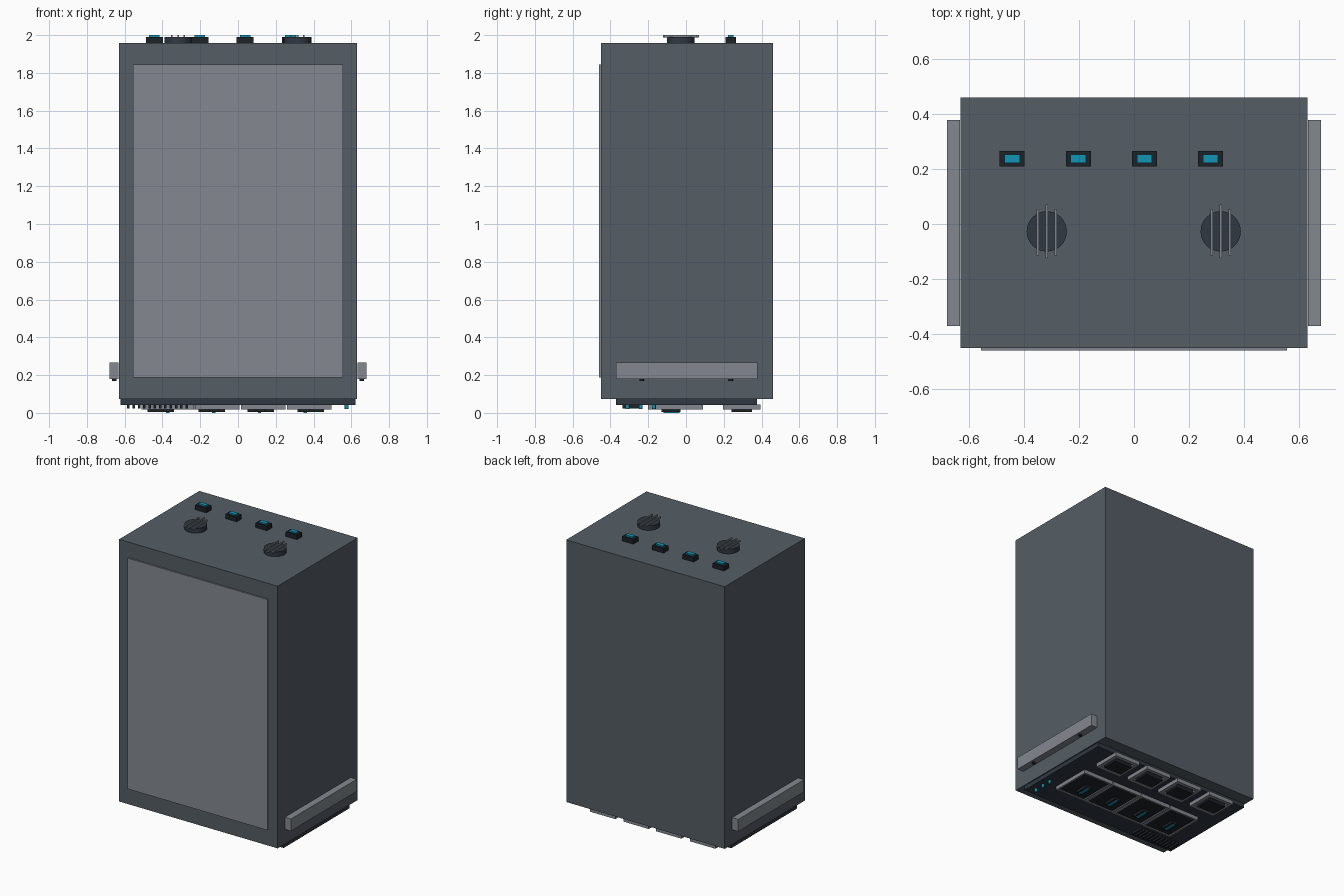
import bpy, bmesh
from mathutils import Matrix

if "Cube" in bpy.data.objects:
    bpy.data.objects.remove(bpy.data.objects["Cube"])


def material(name, rgb):
    m = bpy.data.materials.new(name)
    m.diffuse_color = (*rgb, 1)
    m.use_nodes = True
    m.node_tree.nodes["Principled BSDF"].inputs["Base Color"].default_value = m.diffuse_color
    return m


SLATE = material("slate", (0.09, 0.11, 0.13))
STEEL = material("steel", (0.23, 0.25, 0.28))
DARK = material("dark", (0.03, 0.04, 0.055))
BLACK = material("black", (0.012, 0.016, 0.022))
CYAN = material("cyan", (0.006, 0.30, 0.46))


def finish(name, bm, mat):
    mesh = bpy.data.meshes.new(name)
    bm.to_mesh(mesh)
    bm.free()
    mesh.materials.append(mat)
    ob = bpy.data.objects.new(name, mesh)
    bpy.context.collection.objects.link(ob)
    return ob


def add_box(bm, x, y, z):
    size = [b - a for a, b in (x, y, z)]
    mid = [(a + b) / 2 for a, b in (x, y, z)]
    bmesh.ops.create_cube(bm, size=1, matrix=Matrix.Translation(mid) @ Matrix.Diagonal((*size, 1)))


def box(name, x, y, z, mat):
    bm = bmesh.new()
    add_box(bm, x, y, z)
    return finish(name, bm, mat)


def span(c, w):
    return (c - w / 2, c + w / 2)


def ring(name, x, y, z, t, mat):
    """Rectangular frame of bar width t."""
    bm = bmesh.new()
    for xs in ((x[0], x[0] + t), (x[1] - t, x[1])):
        add_box(bm, xs, y, z)
    for ys in ((y[0], y[0] + t), (y[1] - t, y[1])):
        add_box(bm, (x[0] + t, x[1] - t), ys, z)
    return finish(name, bm, mat)


def cylinder(name, loc, r, depth, sides, mat):
    bm = bmesh.new()
    bmesh.ops.create_cone(bm, cap_ends=True, segments=sides, radius1=r, radius2=r,
                          depth=depth, matrix=Matrix.Translation(loc))
    for f in bm.faces:
        f.smooth = len(f.verts) == 4
    for e in bm.edges:
        e.smooth = all(f.smooth for f in e.link_faces)
    return finish(name, bm, mat)


# Cabinet, front panel and underside plate
box("cabinet", (-0.63, 0.63), (-0.45, 0.46), (0.073, 1.957), SLATE)
box("front_panel", (-0.555, 0.555), (-0.46, -0.45), (0.187, 1.845), STEEL)
box("base_plate", (-0.622, 0.622), (-0.37, 0.375), (0.043, 0.073), DARK)

# Side rails with screws
for s in (-1, 1):
    box("side_rail", sorted((s * 0.632, s * 0.68)), (-0.37, 0.378), (0.18, 0.267), STEEL)
    for y in (-0.235, 0.237):
        cylinder("rail_screw", (s * 0.656, y, 0.176), 0.012, 0.012, 12, BLACK)

# Top switches with lit windows
for x in (-0.443, -0.202, 0.038, 0.278):
    box("switch", span(x, 0.09), span(0.237, 0.056), (1.957, 1.99), BLACK)
    box("switch_light", span(x, 0.056), span(0.237, 0.03), (1.99, 2.0), CYAN)

# Top dials with grip ribs
for x in (-0.317, 0.315):
    cylinder("dial", (x, -0.027, 1.974), 0.073, 0.034, 32, DARK)
    for dx, y0, y1 in ((-0.033, -0.115, 0.055), (0, -0.123, 0.07), (0.033, -0.115, 0.055)):
        box("dial_rib", span(x + dx, 0.009), (y0, y1), (1.988, 2.0), STEEL)

# Rear row of framed pads underneath
for x in (0.385, 0.12, -0.14, -0.41):
    ring("rear_frame", span(x, 0.2), (0.195, 0.395), (0.017, 0.045), 0.026, STEEL)
    box("rear_pad", span(x, 0.14), (0.24, 0.35), (0.005, 0.045), BLACK)

# Main row of framed cells with lit bars underneath
for x in (0.377, 0.134, -0.109, -0.352):
    ring("cell_frame", span(x, 0.236), (-0.2, 0.09), (0.017, 0.043), 0.014, STEEL)
    box("cell_panel", span(x, 0.208), (-0.186, 0.076), (0.024, 0.043), BLACK)
    box("cell_key", span(x - 0.02, 0.05), (-0.13, -0.03), (0.006, 0.024), BLACK)
    box("cell_light", span(x - 0.02, 0.018), (-0.12, -0.035), (0.0, 0.006), CYAN)

# Vent slats and status lights near the front edge
for i in range(12):
    box("vent_slat", span(-0.58 + i * 0.028, 0.013), (-0.335, -0.245), (0.024, 0.043), BLACK)
for y in (-0.31, -0.24, -0.17):
    cylinder("status_light", (0.575, y, 0.032), 0.01, 0.024, 12, CYAN)
